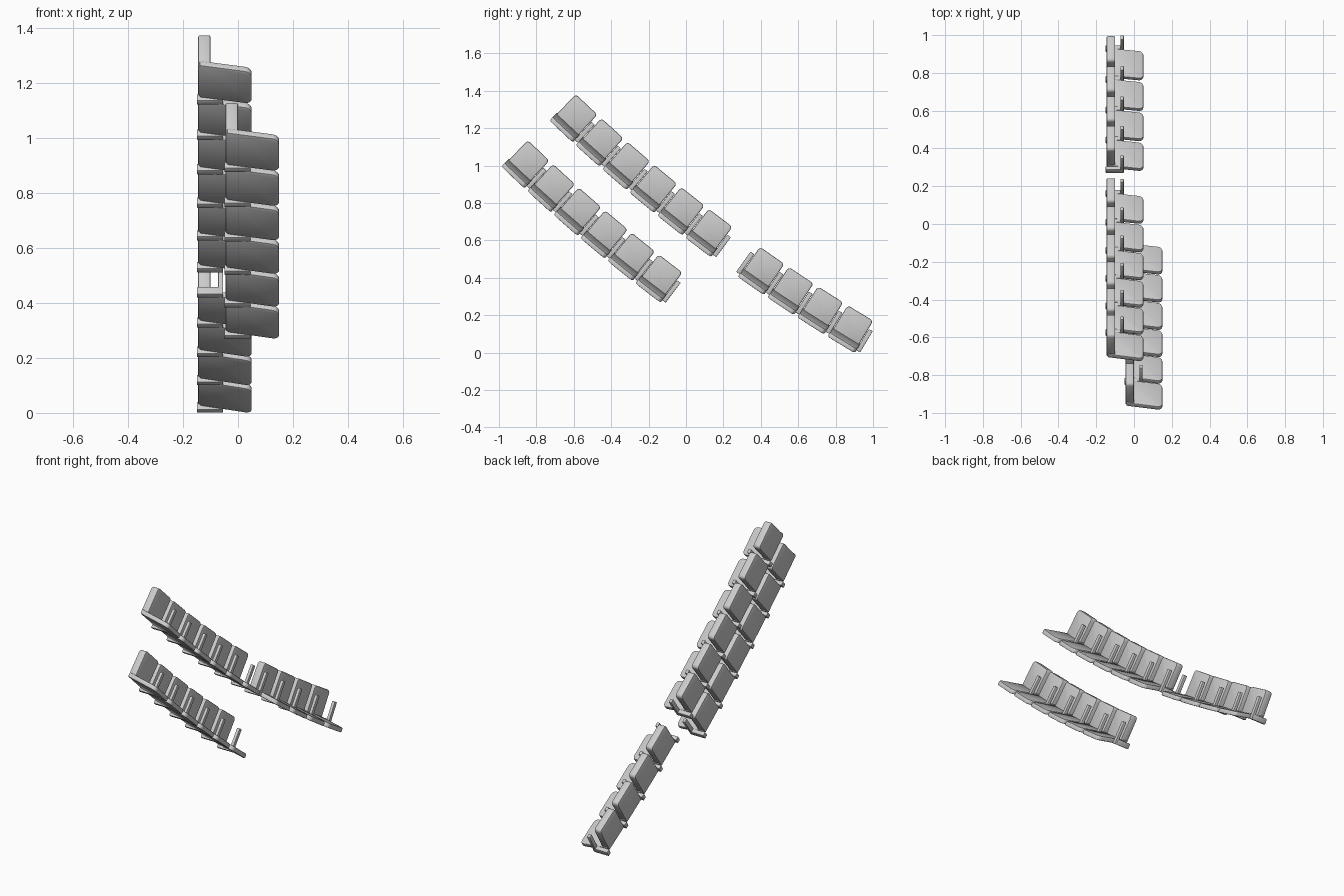
import bpy, bmesh, math
from mathutils import Matrix, Vector

cube = bpy.data.objects.get("Cube")
if cube:
    bpy.data.objects.remove(cube)

grey = bpy.data.materials.new("light_grey")
grey.use_nodes = True
grey.diffuse_color = (0.6, 0.6, 0.6, 1)
grey.node_tree.nodes["Principled BSDF"].inputs["Base Color"].default_value = (0.6, 0.6, 0.6, 1)


def add_box(bm, lo, hi):
    """Box between two corners; returns its vertices."""
    lo, hi = Vector(lo), Vector(hi)
    verts = bmesh.ops.create_cube(bm, size=1)["verts"]
    for v in verts:
        v.co = Vector((lo[i] + (v.co[i] + 0.5) * (hi[i] - lo[i]) for i in range(3)))
    return verts


def round_edges(bm, test, radius, segments):
    edges = [e for e in bm.edges if test(*[v.co for v in e.verts])]
    bmesh.ops.bevel(bm, geom=edges, offset=radius, segments=segments,
                    profile=0.5, affect='EDGES')


def soften(bm, radius):
    """Small chamfer on every sharp edge."""
    edges = [e for e in bm.edges if e.calc_face_angle(0) > 0.9]
    bmesh.ops.bevel(bm, geom=edges, offset=radius, segments=2,
                    profile=0.5, affect='EDGES')


def finish(bm, name):
    bmesh.ops.recalc_face_normals(bm, faces=bm.faces)
    mesh = bpy.data.meshes.new(name)
    bm.to_mesh(mesh)
    bm.free()
    mesh.materials.append(grey)
    return mesh


# Local seat frame: x across the seat, y forward, z up (0 at the row's level)
# Cushion with rounded front corners
bm = bmesh.new()
add_box(bm, (-0.08, -0.065, -0.145), (0.08, 0.1, -0.1))
round_edges(bm, lambda p, q: p.y > 0.09 and q.y > 0.09 and abs(p.z - q.z) > 0.01, 0.018, 4)
soften(bm, 0.006)
cushion = finish(bm, "cushion")

# Backrest with rounded top corners, leaning backwards
bm = bmesh.new()
add_box(bm, (-0.085, -0.073, -0.14), (0.085, -0.047, 0.05))
round_edges(bm, lambda p, q: p.z > 0.04 and q.z > 0.04 and abs(p.y - q.y) > 0.01, 0.024, 4)
soften(bm, 0.005)
for v in bm.verts:
    v.co.y -= (v.co.z + 0.1) * 0.18
backrest = finish(bm, "backrest")

# Armrest: rear post carrying a forward bar
bm = bmesh.new()
add_box(bm, (-0.012, -0.082, -0.15), (0.012, -0.05, -0.06))
add_box(bm, (-0.012, -0.082, -0.072), (0.012, 0.05, -0.054))
soften(bm, 0.003)
armrest = finish(bm, "armrest")


def place(mesh, name, frame):
    obj = bpy.data.objects.new(name, mesh)
    bpy.context.collection.objects.link(obj)
    obj.matrix_world = frame
    obj.select_set(True)
    bpy.context.view_layer.objects.active = obj


def frame_at(start, angle, radius, s, level):
    """Seat frame at arc length s along a curved row."""
    end = angle - s / radius
    y = start[0] + radius * (math.sin(angle) - math.sin(end))
    z = start[1] - radius * (math.cos(end) - math.cos(angle))
    c, n = math.cos(end), math.sin(end)
    return Matrix(((0, 0, 1, level), (c, n, 0, y), (-n, c, 0, z), (0, 0, 0, 1)))


for obj in bpy.context.selected_objects:
    obj.select_set(False)

# Rows: name, start point, start angle, radius, level, seat pitch, seats per block
rows = [("lower_row", (-0.6, 1.254), 43.3, 8.9, 0.0, 0.19, (6, 4)),
        ("upper_row", (-0.857, 1.008), 43.5, 9.2, 0.1, 0.188, (6,))]
aisle = 0.155
for row, start, degrees, radius, level, pitch, blocks in rows:
    angle = math.radians(degrees)
    s, index = 0.0, 1
    for block, count in enumerate(blocks):
        if block > 0:
            place(armrest, f"{row}_aisle_armrest", frame_at(start, angle, radius, s - pitch / 2, level))
        for _ in range(count):
            seat = frame_at(start, angle, radius, s, level)
            place(cushion, f"{row}_cushion_{index}", seat)
            place(backrest, f"{row}_backrest_{index}", seat)
            place(armrest, f"{row}_armrest_{index}",
                  frame_at(start, angle, radius, s + pitch / 2, level))
            s += pitch
            index += 1
        s += aisle

bpy.ops.object.shade_smooth_by_angle(angle=math.radians(35))
